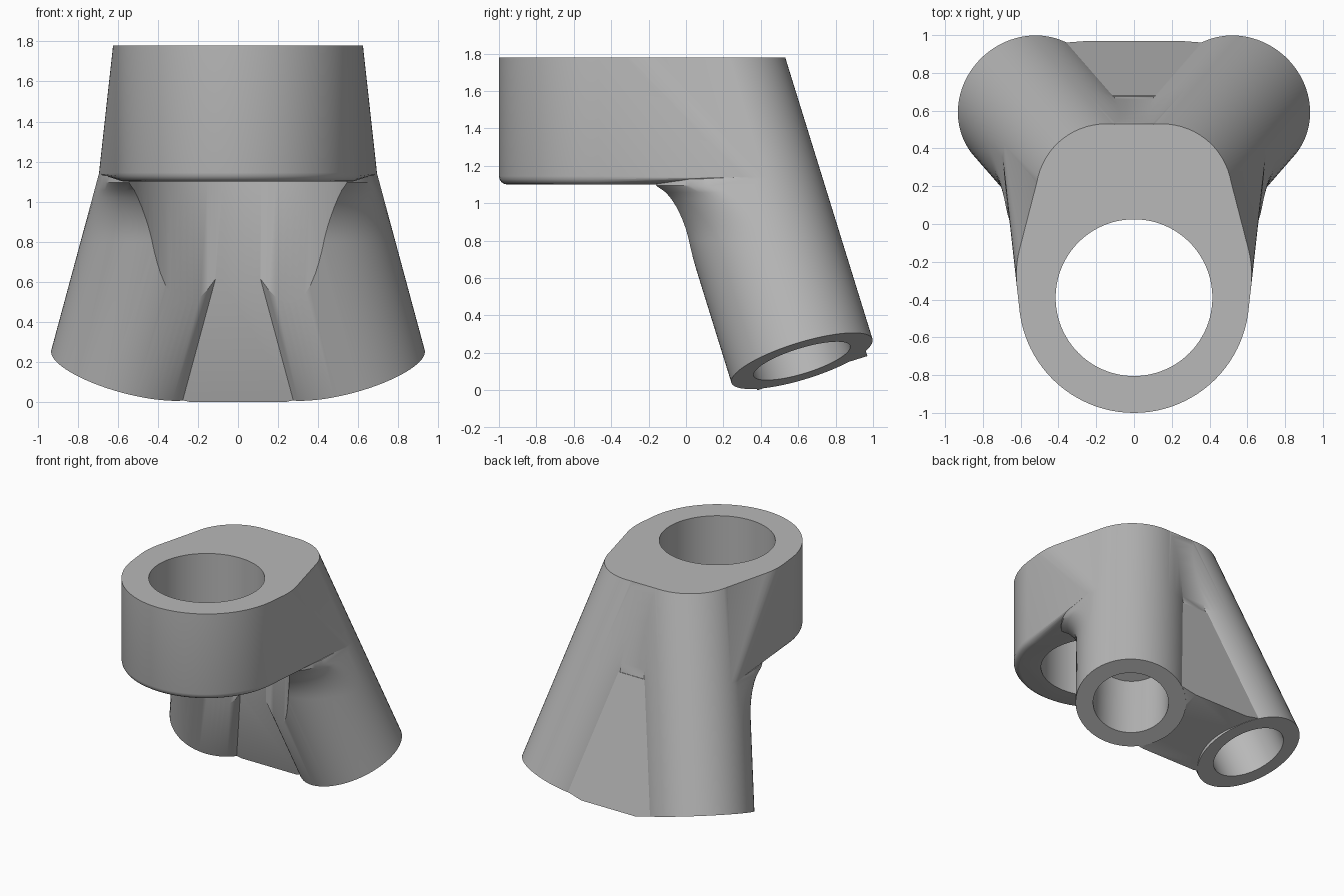
import bpy, bmesh, math
from mathutils import Vector

if "Cube" in bpy.data.objects:
    bpy.data.objects.remove(bpy.data.objects["Cube"])

grey = bpy.data.materials.new("plain grey")
grey.diffuse_color = (0.48, 0.48, 0.48, 1)
grey.use_nodes = True
grey.node_tree.nodes["Principled BSDF"].inputs["Base Color"].default_value = grey.diffuse_color

TOP, UNDER = 1.78, 1.10            # head block heights
HEAD_Y, HEAD_R, BORE_R, CLEAR_R = -0.39, 0.61, 0.415, 0.59
LEG_R, HOLE_R, SEG = 0.395, 0.27, 72
FOOT = Vector((0.55, 0.62, 0.157))  # centre of the leg end
UP = Vector((-0.27, -0.31, 1)).normalized()


def make(name, bm):
    bmesh.ops.recalc_face_normals(bm, faces=bm.faces)
    me = bpy.data.meshes.new(name)
    bm.to_mesh(me)
    bm.free()
    me.materials.append(grey)
    ob = bpy.data.objects.new(name, me)
    bpy.context.collection.objects.link(ob)
    return ob


def combine(target, other, op):
    bpy.context.view_layer.objects.active = target
    m = target.modifiers.new("join", 'BOOLEAN')
    m.operation, m.object, m.solver = op, other, 'EXACT'
    bpy.ops.object.modifier_apply(modifier=m.name)
    bpy.data.objects.remove(other)


def loft(name, rings):
    bm = bmesh.new()
    vs = [[bm.verts.new(p) for p in r] for r in rings]
    n = len(vs[0])
    for a, b in zip(vs, vs[1:]):
        for i in range(n):
            bm.faces.new((a[i], a[(i + 1) % n], b[(i + 1) % n], b[i]))
    bm.faces.new(vs[0][::-1])
    bm.faces.new(vs[-1])
    return make(name, bm)


def circle(c, r, z, n=96):
    return [Vector((r * math.cos(2 * math.pi * i / n),
                    c + r * math.sin(2 * math.pi * i / n), z)) for i in range(n)]


def tube(side, r, along=0.0):
    """Ring square to the leg axis, moved along it."""
    u = UP.cross(Vector((0, 1, 0))).normalized()
    v = UP.cross(u)
    pts = []
    for i in range(SEG):
        a = 2 * math.pi * i / SEG
        p = FOOT + UP * along + (u * math.cos(a) + v * math.sin(a)) * r
        pts.append(Vector((p.x * side, p.y, p.z)))
    return pts


def axis_at(z):
    return FOOT + UP * ((z - FOOT.z) / UP.z)


def leg_level(side, z, blend=0.0):
    """Level section of a leg; the front half is pushed forward by blend."""
    pts = []
    for p in tube(1, LEG_R):
        q = p + UP * ((z - p.z) / UP.z)
        if q.y < axis_at(z).y:
            q += Vector((-0.11, -1, 0)) * blend
        pts.append(Vector((q.x * side, q.y, z)))
    return pts


# Slanted legs with a curved blend under the head
def leg(side):
    rings = [tube(side, LEG_R), leg_level(side, 0.80)]
    for k in range(1, 9):
        t = k / 8
        rings.append(leg_level(side, 0.80 + 0.295 * t,
                               0.25 * (1 - math.sqrt(1 - (0.98 * t) ** 2))))
    rings += [leg_level(side, 1.13, 0.2), leg_level(side, 1.14), leg_level(side, 1.85)]
    return loft("leg", rings)


body = leg(1)
body.name = "bracket"
combine(body, leg(-1), 'UNION')

# Web plate between the legs, trimmed to their end planes
bm = bmesh.new()
half = lambda z: axis_at(z).x
sect = [(0.38, 0.0), (0.97, 0.183), (0.97 - 0.31 * 0.937, 1.12), (0.38 - 0.31 * 1.12, 1.12)]
lf = [bm.verts.new((-half(z), y, z)) for y, z in sect]
rt = [bm.verts.new((half(z), y, z)) for y, z in sect]
bmesh.ops.convex_hull(bm, input=lf + rt)
for s in (1, -1):
    cut = bmesh.ops.bisect_plane(
        bm, geom=bm.verts[:] + bm.edges[:] + bm.faces[:],
        plane_co=Vector((FOOT.x * s, FOOT.y, FOOT.z)) + Vector((UP.x * s, UP.y, UP.z)) * 0.002,
        plane_no=(UP.x * s, UP.y, UP.z), clear_inner=True)
    bmesh.ops.holes_fill(bm, edges=[e for e in bm.edges if e.is_boundary])
combine(body, make("web", bm), 'UNION')

# Round clearance below the head
combine(body, loft("clearance", [circle(HEAD_Y, CLEAR_R, z) for z in (-0.5, 1.12)]), 'DIFFERENCE')

# Head block: hull of the round boss and the front of both legs
pts = circle(HEAD_Y, HEAD_R, 1.9)
for k in range(5):
    a = math.pi / 2 * k / 4
    pts += circle(HEAD_Y, HEAD_R - 0.045 * (1 - math.sin(a)), UNDER + 0.045 * (1 - math.cos(a)))
for s in (1, -1):
    for z in (1.14, 1.9):
        pts += [p for p in leg_level(s, z) if p.y < axis_at(z).y + 0.12]
    pts += [Vector((0.1 * s, 0.68, 1.10)), Vector((0.1 * s, 0.503, 1.9))]
bm = bmesh.new()
res = bmesh.ops.convex_hull(bm, input=[bm.verts.new(p) for p in pts])
bmesh.ops.delete(bm, geom=[v for v in bm.verts if not v.link_faces], context='VERTS')
bmesh.ops.dissolve_limit(bm, angle_limit=0.002, verts=bm.verts, edges=bm.edges)
combine(body, make("head", bm), 'UNION')

# Flat top
bm = bmesh.new()
bmesh.ops.create_cube(bm, size=4)
bmesh.ops.translate(bm, verts=bm.verts, vec=(0, 0, TOP + 2))
combine(body, make("top_trim", bm), 'DIFFERENCE')

# Head bore and blind leg holes
combine(body, loft("bore", [circle(HEAD_Y, BORE_R, z) for z in (-0.5, 2.2)]), 'DIFFERENCE')
for s in (1, -1):
    combine(body, loft("leg_hole", [tube(s, HOLE_R, -0.2), tube(s, HOLE_R, 0.6)]), 'DIFFERENCE')

# One colour, smooth rounds with crisp edges
body.data.materials.clear()
body.data.materials.append(grey)
for p in body.data.polygons:
    p.material_index = 0
bpy.context.view_layer.objects.active = body
body.select_set(True)
bpy.ops.object.shade_smooth_by_angle(angle=math.radians(30))
